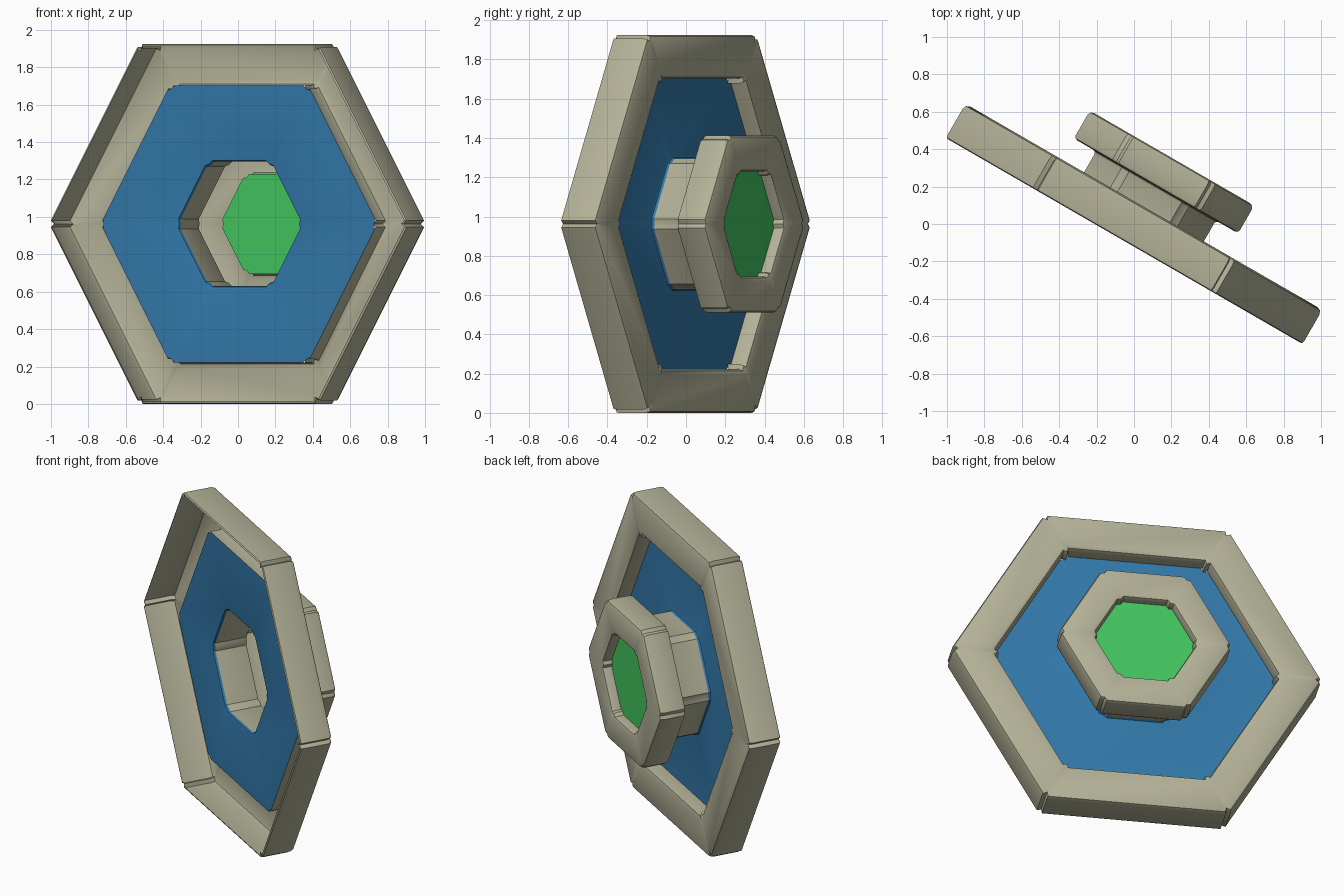
import bpy, bmesh, math
from mathutils import Vector, Matrix

if "Cube" in bpy.data.objects:
    bpy.data.objects.remove(bpy.data.objects["Cube"])


def material(name, rgb):
    m = bpy.data.materials.new(name)
    m.diffuse_color = (*rgb, 1)
    m.use_nodes = True
    m.node_tree.nodes["Principled BSDF"].inputs["Base Color"].default_value = m.diffuse_color
    return m


BEIGE = material("warm beige", (0.45, 0.44, 0.31))
BLUE = material("blue", (0.032, 0.19, 0.40))
GREEN = material("green", (0.055, 0.56, 0.115))

# the whole model is turned 30 degrees about the upright axis
PLACE = Matrix.Translation((0, 0, 0.9625)) @ Matrix.Rotation(math.radians(-30), 4, 'Z')


def hex_loop(apothem, depth, d, e):
    """Hexagon with each corner cut at distance d and its middle point pulled in by e."""
    R = apothem / math.cos(math.pi / 6)
    vs = [Vector((math.cos(k * math.pi / 3), 0, math.sin(k * math.pi / 3))) * R for k in range(6)]
    pts = []
    for k, v in enumerate(vs):
        prev, nxt = vs[k - 1], vs[(k + 1) % 6]
        pts += [v + (prev - v).normalized() * d, v * (1 - e / R), v + (nxt - v).normalized() * d]
    return [p + Vector((0, depth, 0)) for p in pts]


def hex_shell(name, profile, mat, d=0.02, e=0.03, fill=False):
    """Open sheet lofted through hexagons; profile = (apothem, depth)."""
    bm = bmesh.new()
    loops = [[bm.verts.new(PLACE @ p) for p in hex_loop(a, n, d, e)] for a, n in profile]
    for A, B in zip(loops, loops[1:]):
        for k in range(18):
            j = (k + 1) % 18
            bm.faces.new((B[k], B[j], A[j], A[k]))
    if fill:
        bm.faces.new(loops[-1][::-1])
    me = bpy.data.meshes.new(name)
    bm.to_mesh(me)
    bm.free()
    me.materials.append(mat)
    me.polygons.foreach_set("use_smooth", [True] * len(me.polygons))
    me.set_sharp_from_angle(angle=math.radians(35))
    ob = bpy.data.objects.new(name, me)
    bpy.context.collection.objects.link(ob)
    return ob


# outer frame: hollow, open towards the front
hex_shell("outer_frame", [(0.95, -0.105), (0.96, -0.10), (0.9625, -0.085), (0.9625, 0.075),
                          (0.955, 0.097), (0.935, 0.106), (0.77, 0.106), (0.748, 0.097),
                          (0.74, 0.075), (0.74, 0.01)], BEIGE)

# blue panel with a rounded lip round the central hole
hex_shell("blue_panel", [(0.74, 0.01), (0.35, 0.01), (0.338, 0.014), (0.333, 0.026)],
          BLUE, d=0.03, e=0.02)

# neck rising from the panel
hex_shell("neck", [(0.333, 0.026), (0.333, 0.218), (0.338, 0.23), (0.35, 0.235)],
          BEIGE, d=0.03, e=0.02)

# raised hollow hub ring at the back
hex_shell("hub_ring", [(0.35, 0.235), (0.43, 0.235), (0.444, 0.24), (0.45, 0.255),
                       (0.45, 0.383), (0.443, 0.4), (0.427, 0.407), (0.292, 0.407),
                       (0.275, 0.4), (0.268, 0.383), (0.268, 0.345)], BEIGE, d=0.025, e=0.022)

# green plate closing the hub
hex_shell("green_plate", [(0.268, 0.345), (0.2, 0.345)], GREEN, d=0.025, e=0.022, fill=True)
